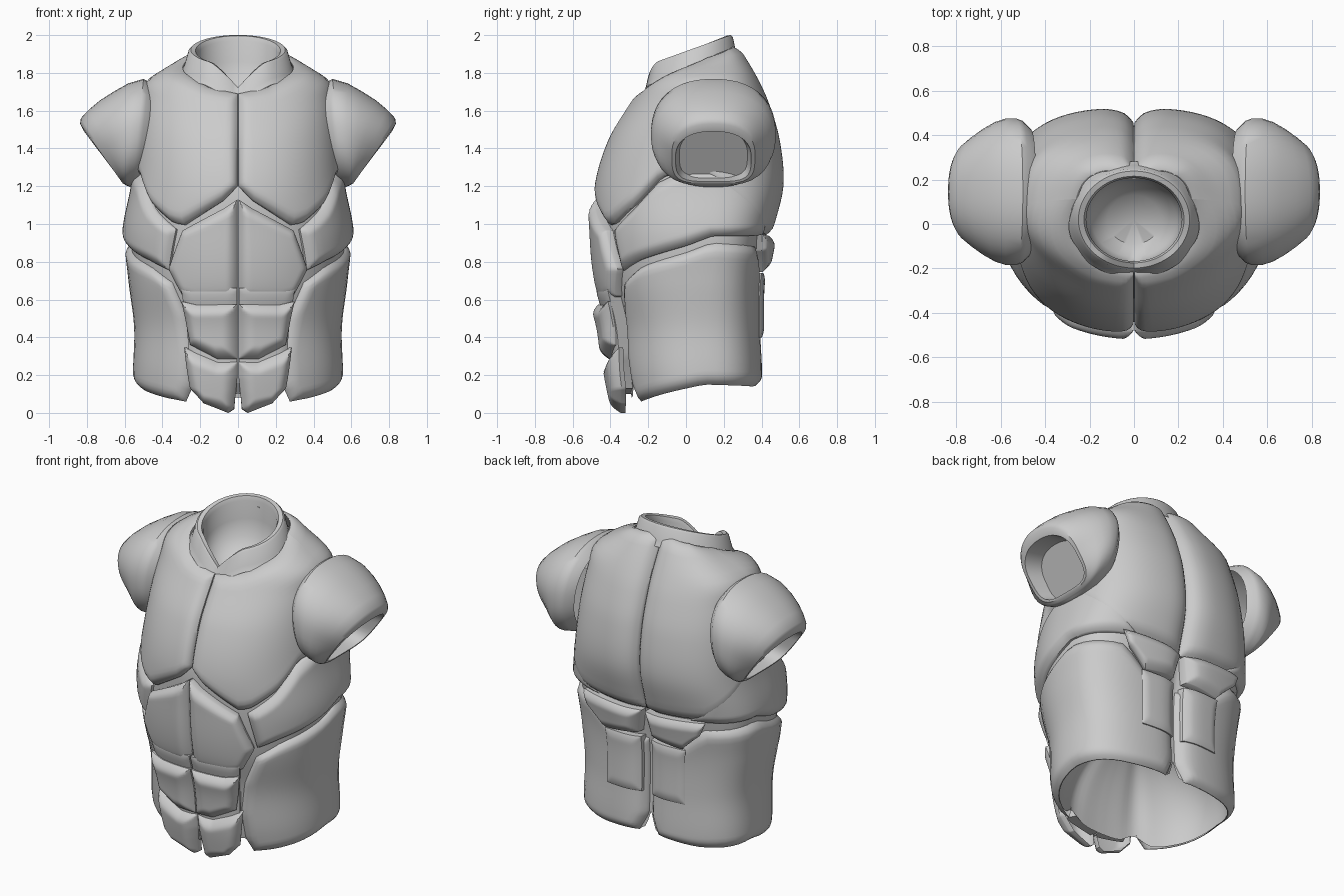
import bpy, bmesh
from math import sin, cos, atan2, pi, exp, radians as rad, hypot

if "Cube" in bpy.data.objects:
    bpy.data.objects.remove(bpy.data.objects["Cube"])

# Torso sections: height, half width, front y, back y, centre y
SECTIONS = [(0, .55, -.32, .41, .08), (.2, .57, -.36, .42, .08), (.45, .565, -.39, .41, .08),
            (.7, .595, -.46, .415, .08), (.95, .615, -.485, .46, .08), (1.2, .57, -.485, .52, .08),
            (1.45, .54, -.41, .50, .08), (1.65, .51, -.29, .44, .08), (1.76, .48, -.215, .39, .09),
            (1.87, .32, -.12, .33, .11), (2.0, .22, -.02, .25, .13)]
NF, NB = 2.2, 2.8
LINER = -.05


def curve(table, x):
    """Smooth interpolation through table rows."""
    x = min(max(x, table[0][0]), table[-1][0])
    k = max(i for i in range(len(table) - 1) if table[i][0] <= x)
    p, q = table[k], table[k + 1]
    h = q[0] - p[0]
    o, r = table[max(k - 1, 0)], table[min(k + 2, len(table) - 1)]
    t = (x - p[0]) / h
    out = []
    for c in range(1, len(p)):
        m0 = (q[c] - o[c]) / (q[0] - o[0]) * h
        m1 = (r[c] - p[c]) / (r[0] - p[0]) * h
        out.append(p[c] * (2*t**3 - 3*t*t + 1) + m0 * (t**3 - 2*t*t + t)
                   + q[c] * (3*t*t - 2*t**3) + m1 * (t**3 - t*t))
    return out


def surf(u, z, off=0.0):
    """Point on the torso: u = 0 front, pi/2 right, pi back."""
    a, yf, yb, yc = curve(SECTIONS, z)
    s, c = sin(u), cos(u)
    n, b = (NF, yc - yf) if c > 0 else (NB, yb - yc)
    r = ((abs(s) / a)**n + (abs(c) / b)**n)**(-1 / n)
    if c < 0:
        r -= .03 * exp(-(s * r / .08)**2)      # spine hollow
    r += off
    return (r * s, yc - r * c, z)


# Outline points given by x on the front, y on the side or x on the back
def F(x, z):
    a, yf, yb, yc = curve(SECTIONS, z)
    return (atan2(x, (yc - yf) * max(.001, 1 - (x / a)**NF)**(1 / NF)), z)


def B(x, z):
    a, yf, yb, yc = curve(SECTIONS, z)
    return (atan2(x, -(yb - yc) * max(.001, 1 - (x / a)**NB)**(1 / NB)), z)


def S(y, z):
    a, yf, yb, yc = curve(SECTIONS, z)
    n, b = (NF, yc - yf) if y < yc else (NB, yb - yc)
    return (atan2(a * max(.001, 1 - (abs(y - yc) / b)**n)**(1 / n), yc - y), z)


def N(deg):
    """Point on the neck line."""
    u = rad(deg)
    return (u, 1.815 - .125 * cos(u) + .065 * sin(u)**2)


def make(name, verts, faces, mirror=False, angle=38):
    me = bpy.data.meshes.new(name)
    me.from_pydata(verts, [], faces)
    bm = bmesh.new()
    bm.from_mesh(me)
    bmesh.ops.remove_doubles(bm, verts=bm.verts, dist=.0005)
    bm.to_mesh(me)
    bm.free()
    me.shade_smooth()
    me.set_sharp_from_angle(angle=rad(angle))
    ob = bpy.data.objects.new(name, me)
    bpy.context.collection.objects.link(ob)
    if mirror:
        ob.modifiers.new("mirror", 'MIRROR').use_mirror_merge = False


def along(pts, t):
    """Point at fraction t of a polyline's length."""
    ls = [hypot(q[0] - p[0], q[1] - p[1]) for p, q in zip(pts, pts[1:])]
    d = t * sum(ls)
    for p, q, l in zip(pts, pts[1:], ls):
        if d <= l or q is pts[-1]:
            f = min(d / l, 1) if l else 0
            return (p[0] + (q[0] - p[0]) * f, p[1] + (q[1] - p[1]) * f)
        d -= l


def grid_faces(nu, nv, wrap=False):
    return [(i * nv + j, (i + 1) % nu * nv + j, (i + 1) % nu * nv + j + 1, i * nv + j + 1)
            for i in range(nu if wrap else nu - 1) for j in range(nv - 1)]


def plate(name, bottom, top, left=(), right=(), off=0.0, dep=.035, w=.055, wall=LINER - .005, flat=None):
    """Cushioned plate between four boundary curves; column 'flat' (0 or -1) gets no rim."""
    left = [bottom[0], *left, top[0]]
    right = [bottom[-1], *right, top[-1]]
    n = 22
    ts = [0, 0, .015, .035] + [.06 + .88 * k / n for k in range(n + 1)] + [.965, .985, 1, 1]
    m = len(ts)
    g = []
    for s in ts:
        b, t = along(bottom, s), along(top, s)
        row = []
        for v in ts:
            l, r = along(left, v), along(right, v)
            row.append([(1-v)*b[k] + v*t[k] + (1-s)*l[k] + s*r[k]
                        - (1-s)*(1-v)*bottom[0][k] - s*(1-v)*bottom[-1][k]
                        - (1-s)*v*top[0][k] - s*v*top[-1][k] for k in (0, 1)])
        g.append(row)
    P = [[surf(*p) for p in row] for row in g]
    dist = lambda a, b: hypot(*(x - y for x, y in zip(a, b)))
    verts = []
    for i in range(m):
        for j in range(m):
            p = P[i][j]
            d = min([dist(p, P[i][0]), dist(p, P[i][-1])]
                    + [dist(p, P[c][j]) for c in (0, -1) if c != flat])
            o = off - dep * (1 - min(d / w, 1))**2
            if j in (0, m - 1) or any(i == c % m for c in (0, -1) if c != flat):
                o = wall
            verts.append(surf(*g[i][j], o))
    make(name, verts, grid_faces(m, m), True)


# Front plates
plate("chest", [F(.003, 1.2), F(.08, 1.125), F(.3, .995), F(.36, 1.005), F(.48, 1.11), S(-.14, 1.25), S(.08, 1.28)],
      [N(.5), N(30), N(60), N(90)], right=[S(.08, 1.5), S(.09, 1.76)], flat=-1)
AB = dict(dep=.05, w=.07, wall=.0)
plate("upper_abdomen", [F(.003, .59), F(.2, .585), F(.3, .62)],
      [F(.003, 1.13), F(.08, 1.08), F(.3, .965)], right=[F(.375, .76), F(.34, .86)],
      off=.028, dep=.04, w=.06)
plate("middle_abdomen", [F(.003, .285), F(.1, .285), F(.235, .36)],
      [F(.003, .575), F(.2, .57), F(.28, .59)], right=[F(.25, .44)], off=.088, **AB)
plate("lower_abdomen", [F(.02, .02), F(.05, 0), F(.17, .05)],
      [F(.003, .27), F(.1, .27), F(.27, .345)], left=[F(.003, .19)],
      right=[F(.24, .13), F(.26, .26)], off=.078, **AB)
plate("abdomen_backing", [F(.004, .1), F(.2, .13)], [F(.004, .66), F(.29, .66)],
      right=[F(.25, .3)], off=.032, dep=.01)

# Side plates
plate("rib", [F(.39, .755), F(.5, .81), S(0, .885), S(.14, .935), S(.43, .94)],
      [F(.35, .97), F(.47, 1.075), S(-.16, 1.22), S(.0, 1.29), S(.43, 1.3)], right=[S(.43, 1.1)], off=-.002)
plate("oblique", [F(.31, .06), F(.42, .08), S(-.1, .11), S(.1, .15), B(.35, .14), B(.08, .15)],
      [F(.38, .69), F(.5, .775), S(0, .85), S(.14, .9), B(.42, .88), B(.25, .74), B(.015, .72)],
      left=[F(.27, .14), F(.255, .3), F(.29, .5)], right=[B(.015, .26)], off=-.015)

# Back plates
plate("upper_back", [S(.08, 1.28), S(.41, .96), B(.3, .95), B(.003, .93)],
      [N(90), N(120), N(150), N(179.5)], left=[S(.08, 1.5), S(.09, 1.76)], flat=0)
plate("lower_lat", [B(.38, .86), B(.26, .745), B(.05, .77)],
      [B(.42, .945), B(.25, .935), B(.015, .92)], off=.03)
plate("lumbar", [B(.27, .4), B(.04, .4)], [B(.28, .74), B(.04, .74)], off=.008, dep=.015)

# Inner shell closing the seams, domed over inside the waist
HEM = [(0, .08), (20, .09), (33, .14), (45, .09), (65, .11), (90, .15), (150, .16), (172, .17), (180, .27)]
nu, nv, nd = 96, 40, 14
shell, dome = [], []
for i in range(nu):
    u = 2 * pi * i / nu
    deg = min(u, 2 * pi - u) * 180 / pi
    z0, z1 = curve(HEM, deg)[0], N(deg)[1]
    shell += [surf(u, z0 + (z1 - z0) * j / (nv - 1), LINER) for j in range(nv)]
    x, y, _ = surf(u, z0, LINER)
    for j in range(nd):
        t = pi / 2 * j / (nd - 1)
        dome.append((x * cos(t), .05 + (y - .05) * cos(t), z0 + (.6 - z0) * sin(t)))
make("inner_shell", shell, grid_faces(nu, nv, True))
make("waist_hollow", dome, [f[::-1] for f in grid_faces(nu, nd, True)])

# Slanted collar with a front notch, closed by a bowl: half widths, drop below rim, notch depth
PROFILE = [(.305, .262, .12, .09), (.285, .245, .09, .1), (.262, .228, .01, .12), (.25, .218, 0, .12),
           (.225, .195, .004, .12), (.215, .187, .03, .12), (.215, .187, .14, .06),
           (.19, .165, .22, .02), (.12, .11, .28, 0), (0, 0, .3, 0)]
verts, nu = [], 64
for i in range(nu):
    u = 2 * pi * i / nu
    w = max(0, 1 - min(u, 2 * pi - u) / rad(38))
    for rx, ry, drop, notch in PROFILE:
        y = .02 - ry * cos(u)
        z = 1.843 + (.22 - .218 * cos(u)) * .36 if ry > .18 else 1.922 - .06 * cos(u) * ry / .18
        verts.append((rx * sin(u), y, z - drop - notch * w**1.5))
make("collar", verts, grid_faces(nu, len(PROFILE), True))

# Short sleeves: top x, z, bottom x, z and half depth of each ring
RINGS = [(.44, 1.72, .49, 1.24, .28), (.475, 1.755, .535, 1.205, .32), (.50, 1.768, .56, 1.195, .33),
         (.58, 1.745, .57, 1.195, .33), (.66, 1.70, .58, 1.2, .315), (.73, 1.655, .588, 1.203, .29),
         (.79, 1.605, .594, 1.205, .26), (.832, 1.56, .6, 1.21, .232), (.836, 1.53, .61, 1.215, .22),
         (.815, 1.49, .615, 1.225, .2), (.70, 1.5, .54, 1.25, .18)]
verts, nu, nv = [], 48, len(RINGS)
for i in range(nu):
    t = 2 * pi * i / nu
    c, s = cos(t), sin(t)
    for r, (tx, tz, bx, bz, h) in enumerate(RINGS):
        n = 2.3 if c > 0 or r < 4 else min(2.3 + .35 * (r - 3), 4)      # opening is flat below
        k = (abs(c)**n + abs(s)**n)**(-1 / n)
        f = .5 + .5 * c * k
        verts.append((bx + (tx - bx) * f, .145 - h * s * k, bz + (tz - bz) * f))
faces = [f[::-1] for f in grid_faces(nu, nv, True)] + [[i * nv + nv - 1 for i in range(nu)]]
make("sleeve", verts, faces, True)
